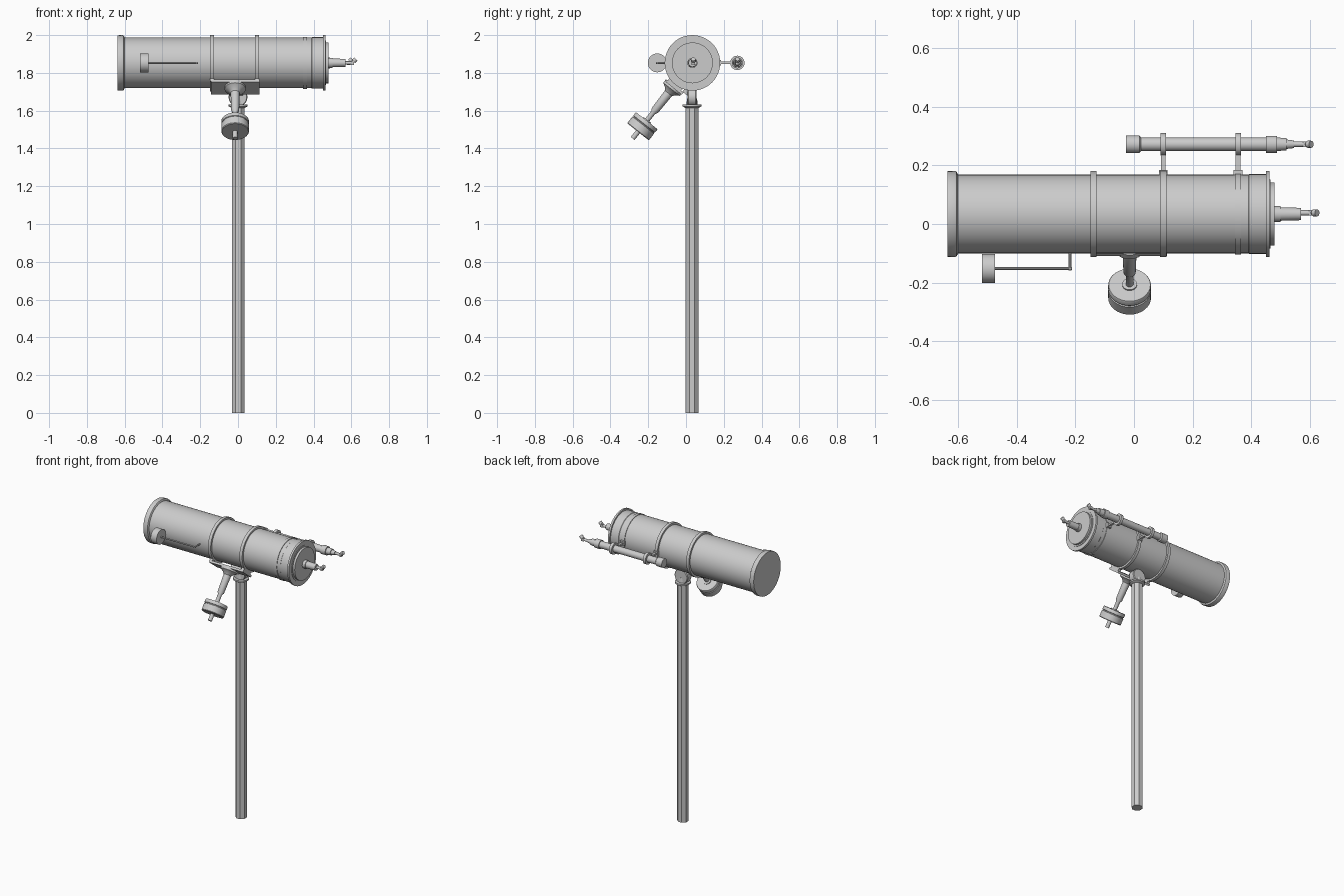
import bpy, bmesh, math
from mathutils import Vector, Matrix

if "Cube" in bpy.data.objects:
    bpy.data.objects.remove(bpy.data.objects["Cube"])

CY, CZ = 0.034, 1.853                      # optical axis
X = Vector((1, 0, 0))
C = Vector((0, CY, CZ))
D = Vector((0, -0.62, -0.785)).normalized()  # declination axis, pointing down
S = X.cross(D).normalized()                # across the saddle plate
if S.y < 0:
    S = -S


def finish(bm, name, smooth=True):
    bmesh.ops.recalc_face_normals(bm, faces=bm.faces)
    me = bpy.data.meshes.new(name)
    bm.to_mesh(me)
    bm.free()
    ob = bpy.data.objects.new(name, me)
    bpy.context.collection.objects.link(ob)
    if smooth:
        bpy.ops.object.select_all(action='DESELECT')
        ob.select_set(True)
        bpy.context.view_layer.objects.active = ob
        bpy.ops.object.shade_smooth_by_angle(angle=math.radians(35))
    return ob


def lathe(name, origin, axis, profile, n=32, turn=0.0):
    """Revolve (distance, radius) points round an axis, with closed ends."""
    rot = Vector(axis).to_track_quat('Z', 'Y').to_matrix()
    bm = bmesh.new()
    rings = []
    for t, r in profile:
        rings.append([bm.verts.new(Vector(origin) + rot @ Vector(
            (r * math.cos(2 * math.pi * i / n + turn),
             r * math.sin(2 * math.pi * i / n + turn), t))) for i in range(n)])
    for a, b in zip(rings, rings[1:]):
        for i in range(n):
            j = (i + 1) % n
            bm.faces.new((a[i], a[j], b[j], b[i]))
    bm.faces.new(rings[0])
    bm.faces.new(rings[-1])
    return finish(bm, name)


def band(name, x, y, z, r_in, r_out, w, n=48):
    """Flat hoop round the x axis."""
    bm = bmesh.new()
    sec = [(-w / 2, r_in), (w / 2, r_in), (w / 2, r_out), (-w / 2, r_out)]
    rings = [[bm.verts.new((x + t, y + r * math.cos(2 * math.pi * i / n),
                            z + r * math.sin(2 * math.pi * i / n)))
              for i in range(n)] for t, r in sec]
    for k in range(4):
        a, b = rings[k], rings[(k + 1) % 4]
        for i in range(n):
            j = (i + 1) % n
            bm.faces.new((a[i], a[j], b[j], b[i]))
    return finish(bm, name)


def box(name, centre, size, axes=None):
    bm = bmesh.new()
    bmesh.ops.create_cube(bm, size=1)
    m = Matrix(axes).transposed() if axes else Matrix.Identity(3)
    for v in bm.verts:
        v.co = Vector(centre) + m @ Vector([a * b for a, b in zip(v.co, size)])
    return finish(bm, name, False)


# main tube with front rim and rear rim
lathe("main_tube", C, X, [(-0.63, 0.134), (0.39, 0.134), (0.392, 0.136), (0.46, 0.136)], 48)
lathe("front_rim", C, X, [(-0.637, 0.146), (-0.612, 0.147), (-0.606, 0.145), (-0.601, 0.137)], 48)
lathe("rear_rim", C, X, [(0.45, 0.147), (0.463, 0.147)], 48)
lathe("rear_plate", C, X, [(0.46, 0.118), (0.466, 0.118), (0.466, 0.108), (0.48, 0.108)], 48)
band("rear_strap", 0.355, CY, CZ, 0.13, 0.138, 0.02)

# tube clamps with feet reaching the saddle plate
for i, x in enumerate((-0.138, 0.1)):
    band(f"tube_clamp_{i}", x, CY, CZ, 0.13, 0.147, 0.021)
    box(f"clamp_foot_{i}", C + X * x + D * 0.147, (0.02, 0.09, 0.022), (X, S, D))

# focuser, star diagonal and eyepiece, shared by both scopes


def eyepiece(name, x, y):
    o = Vector((x, y, CZ))
    lathe(name + "_drawtube", o, X, [(-0.055, 0.009), (0, 0.009)], 16)
    box(name + "_diagonal", o + X * 0.004, (0.018, 0.018, 0.02))
    up = Vector((0.75, 0, 0.66))
    lathe(name + "_eyepiece", o - up * 0.004, up,
          [(0, 0.007), (0.018, 0.007), (0.018, 0.012), (0.034, 0.012)], 16)


lathe("focuser", C, X, [(0.47, 0.027), (0.5, 0.027), (0.5, 0.023), (0.57, 0.021)], 24)
eyepiece("main", 0.602, CY + 0.004)

# guide scope
GY = 0.272
lathe("guide_scope", (0, GY, CZ), X,
      [(-0.027, 0.03), (0.018, 0.03), (0.024, 0.023), (0.45, 0.023), (0.45, 0.029),
       (0.487, 0.029), (0.487, 0.023), (0.52, 0.021), (0.52, 0.016), (0.545, 0.013)], 24)
eyepiece("guide", 0.582, GY)
for i, x in enumerate((0.1, 0.355)):
    band(f"guide_ring_{i}", x, GY, CZ, 0.031 if i == 9 else 0.022, 0.038, 0.019, 32)
    box(f"guide_post_{i}", (x, 0.202, CZ), (0.016, 0.07, 0.012))
    box(f"guide_foot_{i}", (x, 0.175, CZ), (0.03, 0.02, 0.03))

# small balance disc on a side rod
lathe("balance_disc", (-0.518, -0.152, CZ), X, [(0, 0.05), (0.044, 0.05)], 32)
lathe("balance_rod", (-0.48, -0.152, CZ), X, [(0, 0.005), (0.268, 0.005)], 10)
lathe("balance_post", (-0.218, -0.158, CZ), (0, 1, 0), [(0, 0.005), (0.062, 0.005)], 10)

# saddle plate and declination axis
MX = X * -0.015
box("saddle_plate", C + MX + D * 0.16 + S * 0.005, (0.256, 0.11, 0.014), (X, S, D))
lathe("declination_housing", C + MX, D,
      [(0.155, 0.056), (0.178, 0.056), (0.19, 0.036), (0.205, 0.024),
       (0.32, 0.021), (0.335, 0.013), (0.4, 0.013)], 24)
lathe("counterweight", C + MX, D,
      [(0.385, 0.025), (0.39, 0.025), (0.39, 0.071), (0.393, 0.073), (0.412, 0.073),
       (0.414, 0.069), (0.418, 0.069), (0.42, 0.073), (0.461, 0.073), (0.465, 0.07)], 32)
lathe("counterweight_shaft_end", C + MX, D, [(0.46, 0.013), (0.51, 0.013)], 16)

# polar head on top of the pier
box("polar_block", (-0.01, 0.012, 1.695), (0.075, 0.055, 0.03), (X, S, D))
lathe("polar_head", (0, 0.008, 1.672), (0, 1, 0), [(0, 0.046), (0.005, 0.05), (0.043, 0.05), (0.048, 0.046)], 24)
lathe("pier_cap", (0.001, 0.032, 1.615), (0, 0, 1),
      [(0, 0.036), (0.008, 0.05), (0.018, 0.05), (0.018, 0.03), (0.05, 0.026)], 24)

# pier
lathe("pier", (0.001, 0.032, 0), (0, 0, 1), [(0, 0.0365), (1.62, 0.0365)], 8, math.pi / 8)
